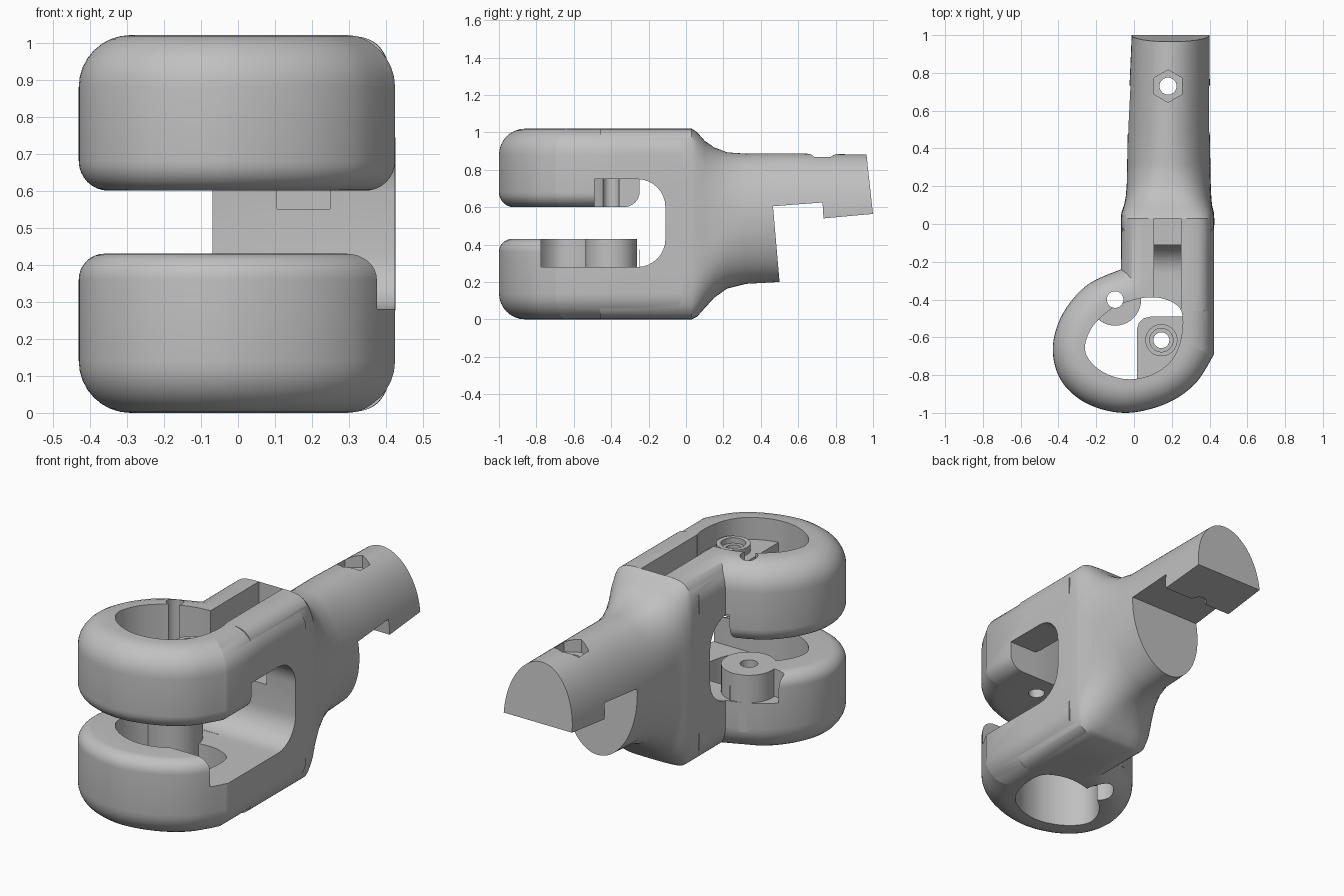
import bpy, bmesh, math
from mathutils import Vector

cube = bpy.data.objects.get("Cube")
if cube:
    bpy.data.objects.remove(cube)

grey = bpy.data.materials.new("plain_grey")
grey.use_nodes = True
grey.diffuse_color = (0.53, 0.53, 0.53, 1)
grey.node_tree.nodes["Principled BSDF"].inputs["Base Color"].default_value = grey.diffuse_color


def skin(name, rings):
    """Closed solid through a row of equal-length rings."""
    bm = bmesh.new()
    rows = [[bm.verts.new(p) for p in ring] for ring in rings]
    n = len(rows[0])
    for a, b in zip(rows, rows[1:]):
        for i in range(n):
            j = (i + 1) % n
            bm.faces.new((a[i], a[j], b[j], b[i]))
    bm.faces.new(rows[0])
    bm.faces.new(rows[-1])
    bmesh.ops.recalc_face_normals(bm, faces=bm.faces)
    mesh = bpy.data.meshes.new(name)
    bm.to_mesh(mesh)
    bm.free()
    mesh.materials.append(grey)
    ob = bpy.data.objects.new(name, mesh)
    bpy.context.collection.objects.link(ob)
    return ob


def prism_z(name, pts, z0, z1):
    return skin(name, [[(x, y, z) for x, y in pts] for z in (z0, z1)])


def prism_x(name, pts, x0, x1):
    return skin(name, [[(x, y, z) for y, z in pts] for x in (x0, x1)])


def box(name, x0, x1, y0, y1, z0, z1):
    return prism_z(name, [(x0, y0), (x1, y0), (x1, y1), (x0, y1)], z0, z1)


def disc(name, cx, cy, r, z0, z1, n=40, turn=0.0):
    pts = [(cx + r * math.cos(turn + math.tau * i / n),
            cy + r * math.sin(turn + math.tau * i / n)) for i in range(n)]
    return prism_z(name, pts, z0, z1)


def spline(pts, closed, steps=8):
    """Smooth curve through the points."""
    out, n = [], len(pts)
    for i in range(n if closed else n - 1):
        k = [(i + d) % n if closed else min(max(i + d, 0), n - 1) for d in (-1, 0, 1, 2)]
        a, b, c, d = (Vector(pts[j]) for j in k)
        for s in range(steps):
            t = s / steps
            out.append(b + 0.5 * t * (c - a + t * (2 * a - 5 * b + 4 * c - d
                                                  + t * (3 * b - 3 * c + d - a))))
    return out if closed else out + [Vector(pts[-1])]


def inset(pts, d):
    """Move a counter-clockwise outline inward."""
    out = []
    for i, p in enumerate(pts):
        u = (p - pts[i - 1]).normalized()
        v = (pts[(i + 1) % len(pts)] - p).normalized()
        m = Vector((-u.y - v.y, u.x + v.x))
        out.append(p + m * (2 * d / max(m.length_squared, 1.0)))
    return out


def rounded_prism(name, pts, z0, z1, r0, r1, steps=8):
    rings = []
    for z, r, sign in ((z0, r0, 1), (z1, r1, -1)):
        order = range(steps + 1) if sign > 0 else range(steps, -1, -1)
        for i in order:
            a = math.pi / 2 * i / steps
            ring = inset(pts, r * (1 - math.sin(a)))
            rings.append([(p.x, p.y, z + sign * r * (1 - math.cos(a))) for p in ring])
    return skin(name, rings)


def combine(target, tool, op):
    mod = target.modifiers.new("join", 'BOOLEAN')
    mod.operation, mod.solver, mod.object = op, 'EXACT', tool
    bpy.context.view_layer.objects.active = target
    bpy.ops.object.modifier_apply(modifier=mod.name)
    bpy.data.objects.remove(tool)


# Spine and shaft: rounded block flowing into an oval bar
# each section: y, centre x, half width, bottom, top, squareness
sections = [(-0.46, .178, .245, 0, 1.02, 6), (.03, .178, .247, 0, 1.02, 6),
            (.06, .178, .245, .015, 1.0, 5), (.1, .18, .233, .06, .955, 4),
            (.15, .183, .226, .115, .92, 3), (.22, .184, .222, .165, .893, 2.4),
            (.32, .184, .22, .19, .886, 2), (.5, .184, .218, .2, .888, 2),
            (1.05, .195, .205, .25, .88, 2)]


def section_ring(y, cx, rx, z0, z1, power, n=72):
    ring = []
    for i in range(n):
        c, s = math.cos(math.tau * i / n), math.sin(math.tau * i / n)
        ring.append((cx + rx * math.copysign(abs(c) ** (2 / power), c), y,
                     (z0 + z1) / 2 + (z1 - z0) / 2 * math.copysign(abs(s) ** (2 / power), s)))
    return ring


body = skin("clevis_body", [section_ring(*s) for s in sections])

# Upper and lower ring arms
hook = spline([(-.07, -.24), (-.25, -.325), (-.38, -.48), (-.43, -.66), (-.385, -.83),
               (-.25, -.95), (-.05, -1.0), (.16, -.955), (.32, -.85), (.424, -.69)], False)
outline = hook + [Vector((.424, -.35)), Vector((.424, -.02)), Vector((-.066, -.02))]
combine(body, rounded_prism("upper_arm", outline, .6, 1.02, .08, .14), 'UNION')
combine(body, rounded_prism("lower_arm", outline, 0, .43, .14, .07), 'UNION')

# Mouth between the arms, rounded at the back
mouth = [(-.49, .28), (-.49, .75)]
for cz, start in ((.6, 90), (.43, 0)):
    for i in range(9):
        a = math.radians(start - 90 * i / 8)
        mouth.append((-.26 + .15 * math.cos(a), cz + .15 * math.sin(a)))
combine(body, prism_x("mouth_cutter", mouth, -.09, .5), 'DIFFERENCE')
combine(body, box("side_cutter", .05, .5, -.775, -.3, .28, .59), 'DIFFERENCE')
combine(body, box("rear_cutter", -.3, .06, -.42, -.25, .28, .59), 'DIFFERENCE')

# Finger opening and long slot
opening = spline([(-.26, -.66), (-.22, -.74), (-.13, -.8), (-.02, -.822), (.1, -.795),
                  (.2, -.72), (.25, -.6), (.25, -.46), (.17, -.4), (.06, -.39),
                  (-.07, -.425), (-.16, -.48), (-.23, -.56)], True)
combine(body, prism_z("opening_cutter", opening, -.1, 1.1), 'DIFFERENCE')
combine(body, box("slot_cutter", .105, .249, -.45, .03, .55, 1.1), 'DIFFERENCE')

# Pivot boss below, pivot plate with raised collar above
combine(body, disc("pivot_boss", -.1, -.4, .138, .12, .43), 'UNION')
plate = [(.015, -.83), (.12, -.82), (.22, -.75), (.29, -.65), (.29, -.49),
         (.09, -.49), (.05, -.5), (.025, -.525), (.015, -.56)]
combine(body, prism_z("pivot_plate", plate, .6, .9), 'UNION')
combine(body, disc("plate_collar", .145, -.615, .085, .85, .94), 'UNION')

# Underside of the shaft with a stepped lap, and a slanted end
lap = [(.465, .605), (.73, .625), (.735, .54), (1.2, .582), (1.2, -.2), (.535, -.2)]
combine(body, prism_x("lap_cutter", lap, -.3, .6), 'DIFFERENCE')
end = [(.93, 1.2), (1.0175, .4), (1.3, .4), (1.3, 1.2)]
combine(body, prism_x("end_cutter", end, -.3, .6), 'DIFFERENCE')

# Screw holes and nut pocket: x, y, radius, bottom, top, sides
for x, y, r, z0, z1, n in ((-.1, -.4, .044, -.1, 1.1, 32), (-.1, -.4, .075, -.1, .16, 32),
                           (.145, -.615, .042, .5, 1.1, 32), (.145, -.615, .062, .91, 1.1, 32),
                           (.18, .73, .045, .4, 1.1, 32), (.18, .73, .086, .815, 1.1, 6)):
    combine(body, disc("hole_cutter", x, y, r, z0, z1, n, math.pi / 6), 'DIFFERENCE')

# Smooth shading with crisp cut edges
bpy.ops.object.select_all(action='DESELECT')
body.select_set(True)
bpy.context.view_layer.objects.active = body
bpy.ops.object.shade_smooth_by_angle(angle=math.radians(32))
